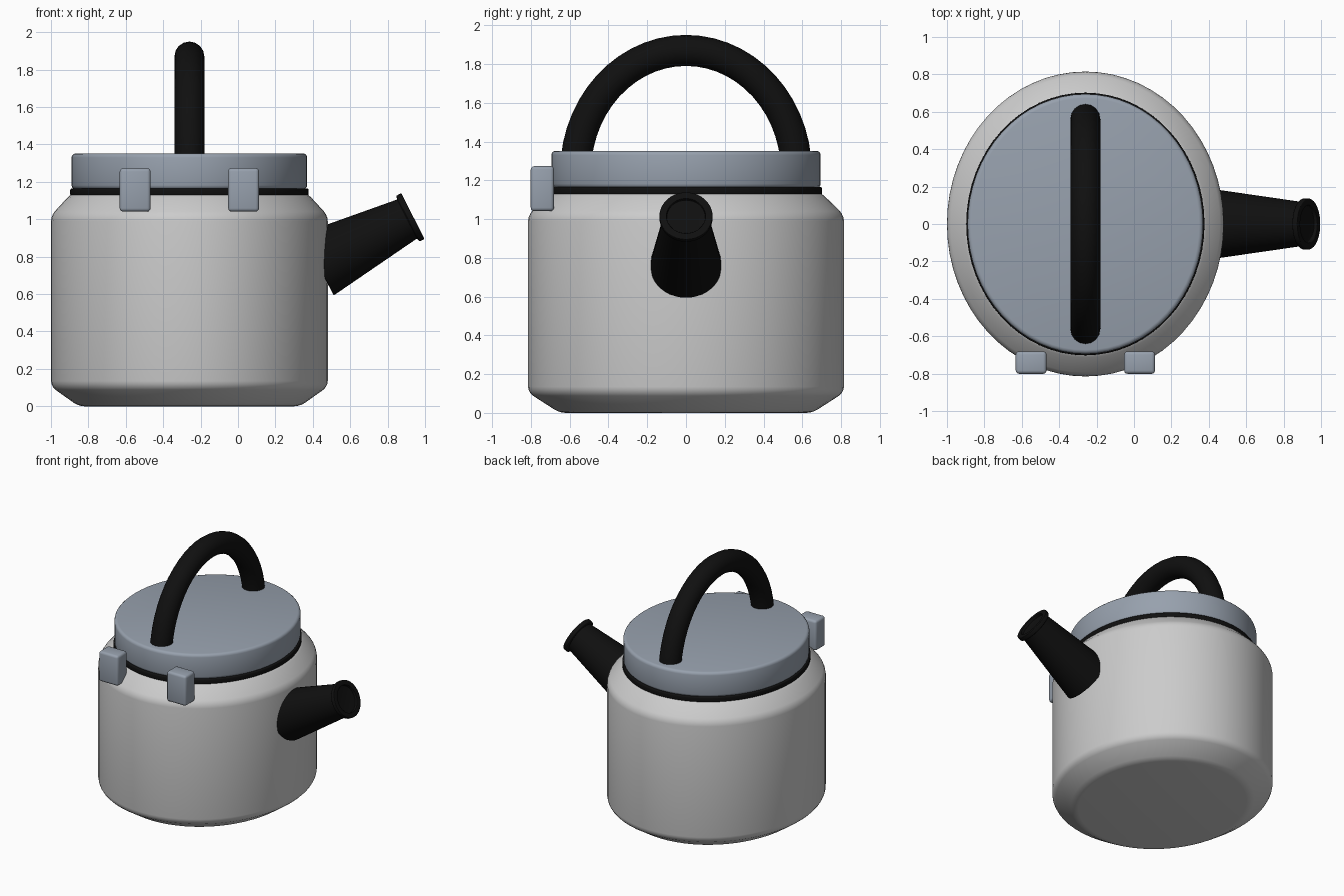
import bpy, bmesh, math
from mathutils import Matrix, Vector

default = bpy.data.objects.get("Cube")
if default:
    bpy.data.objects.remove(default)

CX = -0.26  # centre of the vessel


def material(name, rgb):
    m = bpy.data.materials.new(name)
    m.use_nodes = True
    m.diffuse_color = (*rgb, 1)
    bsdf = next(n for n in m.node_tree.nodes if n.type == 'BSDF_PRINCIPLED')
    bsdf.inputs["Base Color"].default_value = (*rgb, 1)
    return m


steel = material("light grey steel", (0.60, 0.60, 0.60))
blue = material("blue grey", (0.31, 0.355, 0.42))
black = material("black rubber", (0.005, 0.005, 0.005))


def finish(bm, name, mat, bevel, segments=3):
    """Round the sharp edges and turn the bmesh into a smooth shaded object."""
    bmesh.ops.recalc_face_normals(bm, faces=bm.faces)
    sharp = [e for e in bm.edges if e.calc_face_angle(0) > math.radians(25)]
    if bevel:
        bmesh.ops.bevel(bm, geom=sharp, offset=bevel, segments=segments,
                        profile=0.5, affect='EDGES', clamp_overlap=True)
    me = bpy.data.meshes.new(name)
    bm.to_mesh(me)
    bm.free()
    me.materials.append(mat)
    ob = bpy.data.objects.new(name, me)
    bpy.context.collection.objects.link(ob)
    bpy.ops.object.select_all(action='DESELECT')
    ob.select_set(True)
    bpy.context.view_layer.objects.active = ob
    bpy.ops.object.shade_smooth_by_angle(angle=math.radians(35))
    return ob


def lathe(name, profile, mat, matrix, bevel=0.0, sides=64):
    """Revolve (radius, height) points around z, capped at both ends."""
    bm = bmesh.new()
    rings = []
    for r, z in profile:
        angles = [math.tau * i / sides for i in range(sides)]
        rings.append([bm.verts.new((r * math.cos(a), r * math.sin(a), z)) for a in angles])
    for low, high in zip(rings, rings[1:]):
        for i in range(sides):
            j = (i + 1) % sides
            bm.faces.new((low[i], low[j], high[j], high[i]))
    bm.faces.new(rings[0])
    bm.faces.new(rings[-1])
    bm.transform(matrix)
    return finish(bm, name, mat, bevel)


def oval(rx, ry):
    return Matrix.Translation((CX, 0, 0)) @ Matrix.Diagonal((rx, ry, 1, 1))


# Vessel with chamfered foot and shoulder
lathe("body", [(0.80, 0), (1, 0.105), (1, 1.02), (0.85, 1.14)], steel,
      oval(0.74, 0.815), bevel=0.03)

# Seal and lid
lathe("seal", [(1, 1.125), (1, 1.165)], black, oval(0.637, 0.702), bevel=0.008)
lathe("lid", [(1, 1.16), (1, 1.352)], blue, oval(0.63, 0.695), bevel=0.022)

# Spout, with a flange and a shallow mouth
tip = Vector((0.935, 0, 1.017))
axis = Vector((math.cos(math.radians(27)), 0, math.sin(math.radians(27))))
aim = Matrix.Translation(tip) @ axis.to_track_quat('Z', 'Y').to_matrix().to_4x4()
lathe("spout",
      [(0.186, -0.57), (0.117, -0.035), (0.137, -0.03), (0.137, 0),
       (0.10, 0), (0.10, -0.02)], black, aim, bevel=0.004, sides=40)

# Arched handle
curve = bpy.data.curves.new("handle", 'CURVE')
curve.dimensions = '3D'
curve.bevel_depth = 0.08
curve.bevel_resolution = 6
curve.use_fill_caps = True
steps = 28
spline = curve.splines.new('POLY')
spline.points.add(steps)
for i, p in enumerate(spline.points):
    a = math.pi * i / steps
    p.co = (CX, -0.57 * math.cos(a), 1.24 + 0.63 * math.sin(a), 1)
curve.materials.append(black)
handle = bpy.data.objects.new("handle", curve)
bpy.context.collection.objects.link(handle)

# Two front clips
for name, x in (("clip_right", -0.55), ("clip_left", 0.03)):
    bm = bmesh.new()
    bmesh.ops.create_cube(bm, size=1, matrix=Matrix.Translation((x, -0.741, 1.157))
                          @ Matrix.Diagonal((0.165, 0.12, 0.232, 1)))
    finish(bm, name, blue, 0.018)
